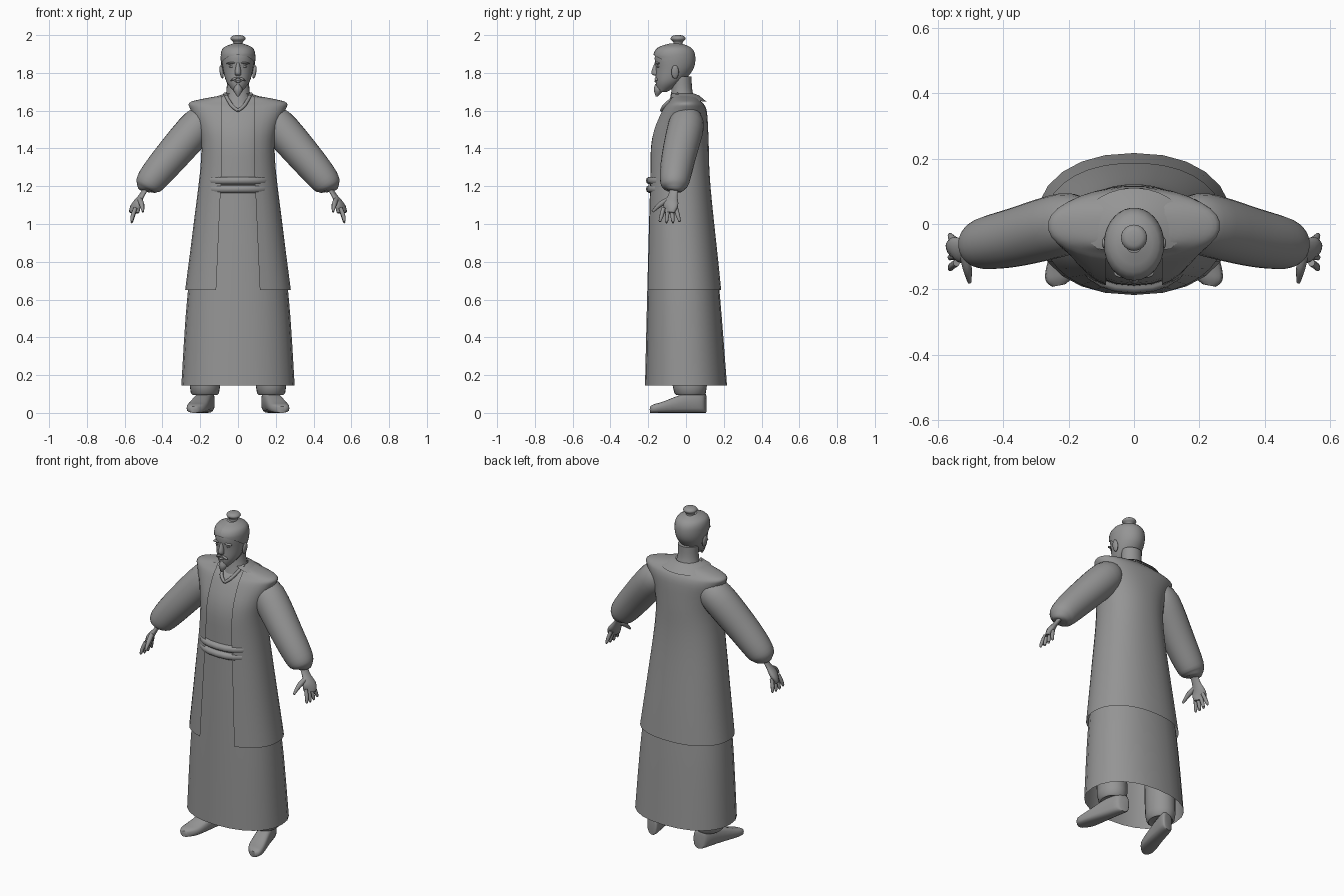
import bpy, bmesh
from math import sin, cos, pi, asin, sqrt, radians, copysign
from mathutils import Vector, Matrix

cube = bpy.data.objects.get("Cube")
if cube:
    bpy.data.objects.remove(cube, do_unlink=True)

tone = (.3, .3, .3, 1)
grey = bpy.data.materials.new("plain grey")
grey.use_nodes = True
grey.diffuse_color = tone
grey.node_tree.nodes["Principled BSDF"].inputs["Base Color"].default_value = tone


def power(value, exponent):
    return copysign(abs(value) ** exponent, value)


def smooth(keys, steps=4):
    """Pass a rounded curve through rows of numbers."""
    rows = [Vector(key) for key in keys]
    last = len(rows) - 1
    result = []
    for i in range(last):
        start, end = rows[i], rows[i + 1]
        leave = (end - rows[max(i - 1, 0)]) / 2
        arrive = (rows[min(i + 2, last)] - start) / 2
        for step in range(steps):
            t = step / steps
            ease = t * t * (3 - 2 * t)
            result.append(start.lerp(end, ease) + leave * t * (1 - t) ** 2 - arrive * t * t * (1 - t))
    return result + [rows[last]]


def row_at(rows, z):
    """Look up a profile row at a height."""
    for low, high in zip(rows, rows[1:]):
        if z <= high[0]:
            return low.lerp(high, (z - low[0]) / (high[0] - low[0]))
    return rows[-1]


def finish(name, bm, mirror=False, angle=50):
    bmesh.ops.recalc_face_normals(bm, faces=bm.faces)
    mesh = bpy.data.meshes.new(name)
    bm.to_mesh(mesh)
    bm.free()
    mesh.materials.append(grey)
    ob = bpy.data.objects.new(name, mesh)
    bpy.context.collection.objects.link(ob)
    if mirror:
        ob.modifiers.new("mirror", 'MIRROR').use_mirror_merge = False
    bpy.ops.object.select_all(action='DESELECT')
    ob.select_set(True)
    bpy.context.view_layer.objects.active = ob
    bpy.ops.object.shade_smooth_by_angle(angle=radians(angle))


def skin(bm, rings, closed=True, open_base=False):
    """Bridge equal rings of points into a surface."""
    rows = [[bm.verts.new(point) for point in ring] for ring in rings]
    count = len(rows[0])
    for low, high in zip(rows, rows[1:]):
        for i in range(count if closed else count - 1):
            j = (i + 1) % count
            bm.faces.new((low[i], low[j], high[j], high[i]))
    if closed:
        bm.faces.new(rows[-1])
        if not open_base:
            bm.faces.new(rows[0])


def oval(row, gap=None, square=1, centre=0, tilt=0, count=24):
    """Level oval from (height, half width, front, back); gap opens the front."""
    z, width, front, back = row
    middle, depth = (front + back) / 2, (back - front) / 2
    points = []
    for i in range(count):
        t = 2 * pi * i / count if gap is None else gap + 2 * (pi - gap) * i / (count - 1)
        y = middle - depth * power(cos(t), square)
        points.append((centre + width * power(sin(t), square), y, z + tilt * (y - middle)))
    return points


def loft(name, rows, open_base=False, mirror=False, **shape):
    bm = bmesh.new()
    skin(bm, [oval(row, **shape) for row in rows], open_base=open_base)
    finish(name, bm, mirror)


def shell(name, rings):
    bm = bmesh.new()
    skin(bm, rings, closed=False)
    finish(name, bm)


def tube(bm, keys, flat=1, count=16):
    """Sweep an oval along points given as (x, y, z, radius)."""
    path = smooth(keys)
    rings = []
    for i, row in enumerate(path):
        along = path[min(i + 1, len(path) - 1)] - path[max(i - 1, 0)]
        turn = along.to_3d().to_track_quat('Z', 'Y')
        angles = [2 * pi * k / count for k in range(count)]
        rings.append([row.to_3d() + turn @ Vector((cos(a), flat * sin(a), 0)) * row[3] for a in angles])
    skin(bm, rings)


def ball(name, place, size, turn=0, mirror=True):
    bm = bmesh.new()
    matrix = Matrix.Translation(place) @ Matrix.Rotation(turn, 4, 'Y') @ Matrix.Diagonal((*size, 1))
    bmesh.ops.create_uvsphere(bm, u_segments=16, v_segments=10, radius=1, matrix=matrix)
    finish(name, bm, mirror)


# Long inner robe, open at the hem
soft = .9
robe = smooth([(.145, .3, -.217, .217), (.65, .265, -.205, .177), (1.2, .19, -.19, .12),
               (1.45, .18, -.18, .11), (1.6, .2, -.12, .1), (1.65, .17, -.08, .07), (1.68, .08, -.07, .04)])
loft("inner_robe", robe, open_base=True, square=soft)

# Sleeveless outer coat: follows the robe, open in front, flared at the shoulders
rings = []
for z, width in smooth([(.65, .28), (1, .235), (1.35, .195), (1.5, .21), (1.6, .25),
                        (1.64, .26), (1.66, .2), (1.68, .09)]):
    _, _, front, back = row_at(robe, z)
    opening = min(max(.085, .145 - .045 * z), .8 * width)
    rings.append(oval((z, width, front - .01, back + .01), gap=asin((opening / width) ** (1 / soft)),
                      square=soft, count=30))
shell("outer_coat", rings)

# Two-band sash
for name, base in (("sash_lower", 1.165), ("sash_upper", 1.21)):
    loft(name, [(base + .04 * t, .19, -.197 - .03 * sqrt(t * (1 - t)), .11)
                for t in (0, .2, .5, .8, 1)], square=soft)

# Collar flap around the back and lapels meeting in a point
shell("collar_flap", [oval((1.69, .07, -.09, .045), gap=.7),
                      oval((1.68, .1, -.1, .07), gap=.7),
                      oval((1.66, .155, -.11, .11), gap=.8, tilt=-.12)])
bm = bmesh.new()
tube(bm, [(0, -.13, 1.6, .008), (.035, -.11, 1.63, .01), (.07, -.04, 1.69, .008)])
finish("lapel", bm, mirror=True)

# Full sleeves gathered at the wrist
bm = bmesh.new()
tube(bm, [(.15, 0, 1.56, .07), (.21, 0, 1.52, .095), (.36, -.04, 1.35, .09),
          (.46, -.06, 1.23, .078), (.485, -.063, 1.19, .056), (.49, -.065, 1.175, .03)], count=24)
finish("sleeve", bm, mirror=True)

# Hands: palm, four spread fingers and thumb
bm = bmesh.new()
tube(bm, [(.48, -.06, 1.2, .026), (.51, -.07, 1.15, .026), (.54, -.08, 1.1, .042),
          (.55, -.087, 1.06, .034)], flat=.5)
for side in (-1.5, -.5, .5, 1.5):
    y, tip = -.086 + .022 * side, 1.01 + .006 * abs(side)
    tube(bm, [(.543, y, 1.085, .011), (.556, y + .006 * side, tip + .03, .011),
              (.562, y + .012 * side, tip, .008), (.56, y + .012 * side, tip - .008, .003)], count=8)
tube(bm, [(.52, -.09, 1.13, .014), (.51, -.135, 1.105, .014), (.503, -.178, 1.065, .006)], count=8)
finish("hand", bm, mirror=True)

# Bloused trouser legs
loft("trouser_leg", smooth([(.1, .05, -.03, .075), (.14, .08, -.07, .11), (.55, .075, -.08, .09)]),
     centre=.175, mirror=True)

# Shoes turned outward, flat underneath
rings = []
for y, width, height in smooth([(.105, .02, .085), (.09, .04, .115), (0, .047, .105), (-.12, .054, .06),
                                (-.165, .045, .047), (-.188, .02, .035)]):
    ring = []
    for k in range(16):
        a = pi * k / 8
        ring.append((.185 - .24 * y + width * power(cos(a), .75), y - .2 * width * cos(a),
                     height / 2 * (1 + power(sin(a), .6))))
    rings.append(ring)
bm = bmesh.new()
skin(bm, rings)
finish("shoe", bm, mirror=True)

# Neck and head
loft("neck", smooth([(1.6, .09, -.1, .07), (1.7, .062, -.078, .035), (1.78, .06, -.075, .03)]))
head = smooth([(1.7, .02, -.15, -.1), (1.75, .06, -.16, -.02), (1.82, .08, -.16, .035),
               (1.89, .086, -.165, .043), (1.93, .07, -.14, .02), (1.95, .02, -.08, -.03)])
loft("head", head)

# Swept-back hair following the skull, parted around the face, and topknot
rings = []
for step in range(24):
    z = 1.72 + step / 100
    _, width, front, back = row_at(head, z)
    gap = min(2, 6 * sqrt(max(0, 1.89 - z)))
    rings.append(oval((z + .005, width + .006, front - .008, back + .006), gap=gap))
shell("hair", rings)
loft("topknot", smooth([(z, r, -.042 - r, -.042 + r) for z, r in
                        ((1.94, .03), (1.96, .024), (1.98, .04), (1.995, .03), (2, .01))]))

# Face: nose, brows, eyes, ears, lips, moustache and pointed beard
loft("nose", smooth([(1.785, .012, -.165, -.14), (1.8, .017, -.184, -.14), (1.855, .008, -.165, -.14)]))
ball("brow", (.035, -.15, 1.852), (.027, .015, .006), .1)
ball("eye", (.034, -.147, 1.833), (.014, .008, .006))
ball("ear", (.087, -.058, 1.805), (.01, .02, .036), .15)
ball("moustache", (.02, -.157, 1.768), (.022, .009, .006), .4)
ball("lips", (0, -.16, 1.755), (.018, .008, .006), mirror=False)
loft("beard", smooth([(1.675, .004, -.16, -.15), (1.71, .024, -.17, -.12), (1.742, .008, -.163, -.13)]))
